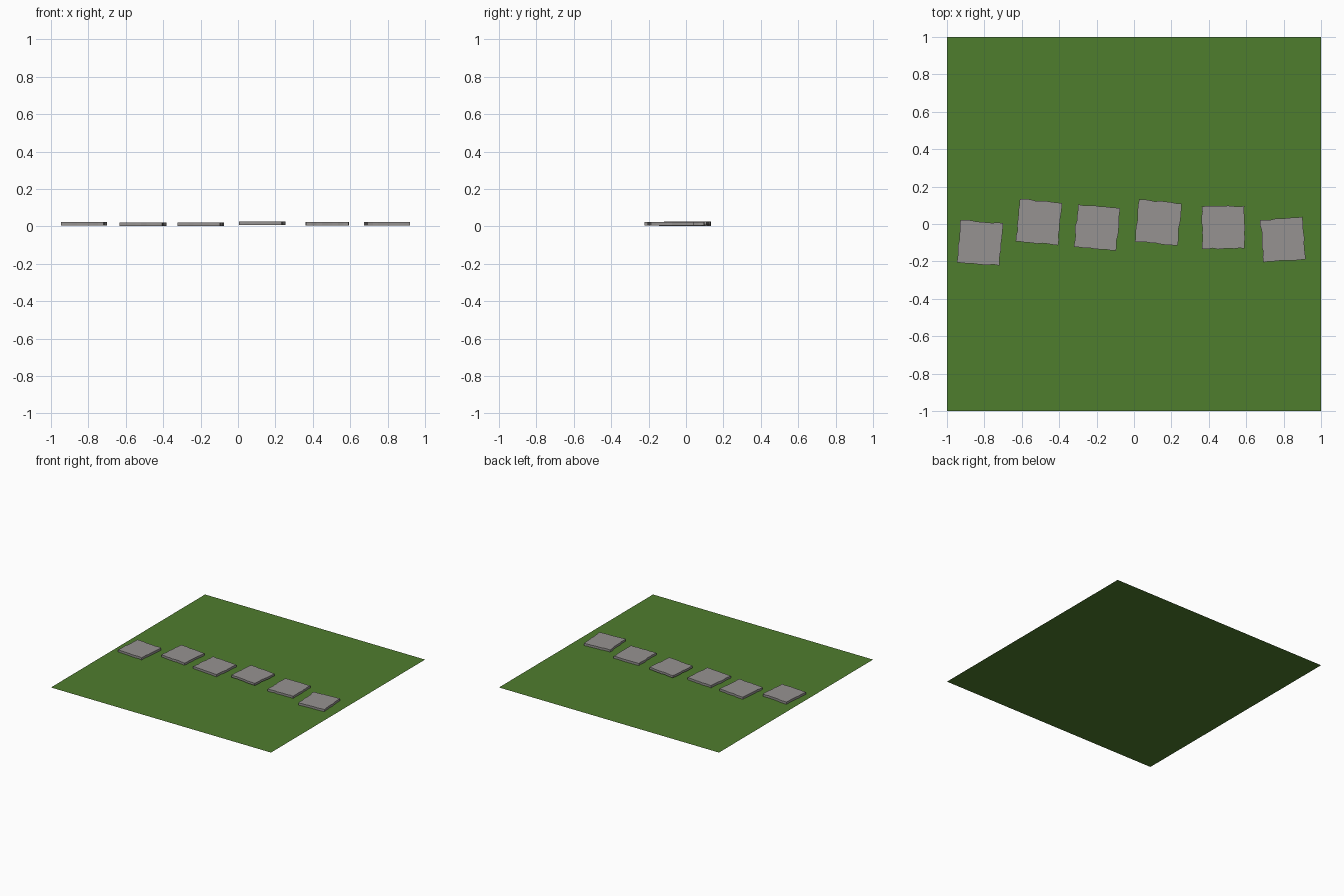
import bpy, bmesh, math, random
from mathutils import Vector

if "Cube" in bpy.data.objects:
    bpy.data.objects.remove(bpy.data.objects["Cube"])

random.seed(4)


def material(name, rgb):
    m = bpy.data.materials.new(name)
    m.diffuse_color = (*rgb, 1)
    m.use_nodes = True
    m.node_tree.nodes["Principled BSDF"].inputs["Base Color"].default_value = m.diffuse_color
    return m


grass = material("grass green", (0.078, 0.205, 0.027))
stone = material("stone grey", (0.305, 0.29, 0.283))


def add_object(name, bm, mat):
    bmesh.ops.recalc_face_normals(bm, faces=bm.faces)
    mesh = bpy.data.meshes.new(name)
    bm.to_mesh(mesh)
    bm.free()
    mesh.materials.append(mat)
    obj = bpy.data.objects.new(name, mesh)
    bpy.context.collection.objects.link(obj)
    return obj


# flat lawn
bm = bmesh.new()
bm.faces.new([bm.verts.new(c) for c in ((-1, -1, 0), (1, -1, 0), (1, 1, 0), (-1, 1, 0))])
add_object("lawn", bm, grass)


# slab with slightly chipped edges
def slab(name, x, y, z, angle, w=0.228, d=0.228, h=0.018, steps=8):
    corners = [Vector(c) for c in ((-w/2, -d/2, 0), (w/2, -d/2, 0), (w/2, d/2, 0), (-w/2, d/2, 0))]
    bm = bmesh.new()
    ring = []
    for i in range(4):
        a, b = corners[i], corners[(i + 1) % 4]
        inward = Vector((-(b - a).y, (b - a).x, 0)).normalized()
        for k in range(steps):
            chip = random.uniform(-0.003, 0.004) if k else 0
            ring.append(bm.verts.new(a.lerp(b, k / steps) + inward * chip))
    base = bm.faces.new(ring)
    top = bmesh.ops.extrude_face_region(bm, geom=[base], use_keep_orig=True)
    bmesh.ops.translate(bm, vec=(0, 0, h), verts=[v for v in top["geom"] if isinstance(v, bmesh.types.BMVert)])
    obj = add_object(name, bm, stone)
    obj.location = (x, y, z)
    obj.rotation_euler.z = math.radians(angle)


# winding row of stepping stones: x, y, base height, turn
row = [(-0.824, -0.10, 0.004, -4.5), (-0.508, 0.01, 0.003, -5.5), (-0.198, -0.019, 0.002, -5.5),
       (0.13, 0.008, 0.008, -5.5), (0.477, -0.019, 0.004, 0.5), (0.797, -0.083, 0.004, 4.5)]
for i, (x, y, z, turn) in enumerate(row):
    slab(f"stepping_stone_{i + 1}", x, y, z, turn)
